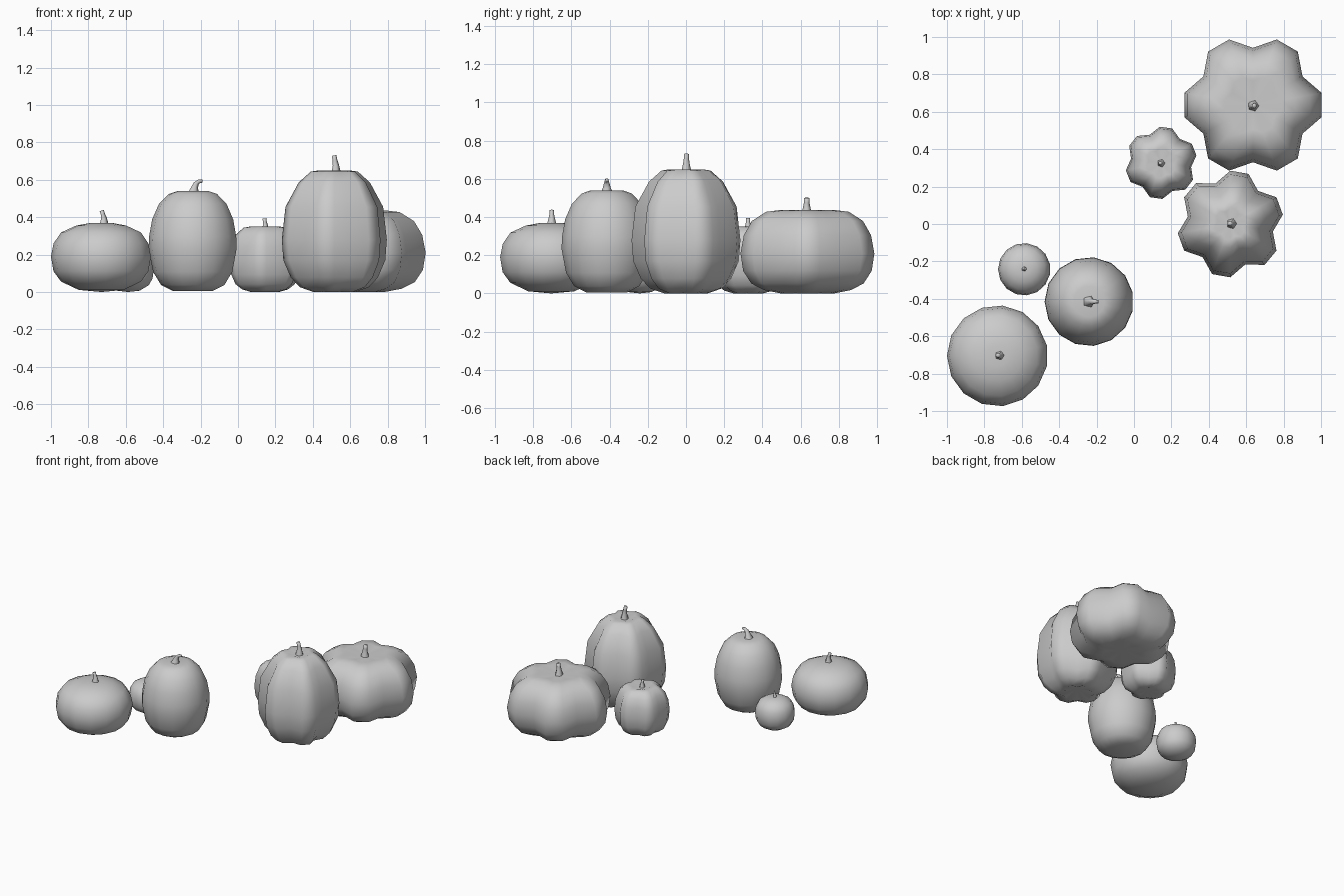
import bpy
import bmesh
from math import sin, cos, pi, radians
from mathutils import Vector

cube = bpy.data.objects.get("Cube")
if cube:
    bpy.data.objects.remove(cube)

grey = bpy.data.materials.new("plain grey")
grey.use_nodes = True
colour = (0.6, 0.6, 0.6, 1)
grey.diffuse_color = colour
grey.node_tree.nodes["Principled BSDF"].inputs["Base Color"].default_value = colour


def finish(name, bm):
    bmesh.ops.recalc_face_normals(bm, faces=bm.faces)
    mesh = bpy.data.meshes.new(name)
    bm.to_mesh(mesh)
    bm.free()
    mesh.materials.append(grey)
    for p in mesh.polygons:
        p.use_smooth = True
    obj = bpy.data.objects.new(name, mesh)
    bpy.context.collection.objects.link(obj)


def skin(bm, rings):
    """Join neighbouring rings of vertices with quads."""
    for a, b in zip(rings, rings[1:]):
        n = len(a)
        for i in range(n):
            j = (i + 1) % n
            bm.faces.new((a[i], a[j], b[j], b[i]))


def body(name, x, y, radius, height, profile, sides, groove=1.0, turn=0):
    """Lathe a profile; every third column is pulled in when grooved."""
    bm = bmesh.new()
    rings = []
    for r, z in profile[1:-1]:
        ring = []
        for i in range(sides):
            a = 2 * pi * (i + 0.5) / sides + radians(turn)
            k = groove if i % 3 == 1 else 1
            ring.append(bm.verts.new((x + radius * r * k * cos(a),
                                      y + radius * r * k * sin(a), height * z)))
        rings.append(ring)
    skin(bm, rings)
    for ring, (_, z) in ((rings[0], profile[0]), (rings[-1], profile[-1])):
        pole = bm.verts.new((x, y, height * z))
        for i in range(sides):
            bm.faces.new((ring[i], ring[(i + 1) % sides], pole))
    finish(name, bm)


def stem(name, x, y, path, radii):
    """Five-sided stem along a path of (x offset, z) points."""
    bm = bmesh.new()
    pts = [Vector((x + dx, y, z)) for dx, z in path]
    rings = []
    for i, (p, r) in enumerate(zip(pts, radii)):
        d = (pts[min(i + 1, len(pts) - 1)] - pts[max(i - 1, 0)]).normalized()
        side = Vector((0, 1, 0))
        across = side.cross(d)
        rings.append([bm.verts.new(p + r * (cos(2 * pi * k / 5) * across +
                                            sin(2 * pi * k / 5) * side))
                      for k in range(5)])
    skin(bm, rings)
    bm.faces.new(rings[-1])
    finish(name, bm)


# Half outlines from bottom pole to top pole, as fractions of radius and height
round_shape = [(0, 0), (.45, .03), (.8, .15), (.95, .3), (1, .51),
               (.95, .7), (.8, .86), (.5, .96), (.2, 1), (0, .99)]
egg_shape = [(0, .03), (.45, .01), (.72, .07), (.9, .2), (1, .43), (.99, .55),
             (.92, .72), (.77, .87), (.55, .97), (.35, 1), (0, .98)]
tall_shape = [(0, .06), (.4, 0), (.66, .04), (.83, .12), (.97, .26), (1, .43),
              (.93, .7), (.68, .9), (.45, .99), (.3, 1), (0, .97)]
squat_shape = [(0, .06), (.4, 0), (.65, .04), (.84, .12), (.96, .27), (1, .48),
               (.95, .7), (.83, .87), (.62, .98), (.42, 1), (0, .94)]

# Smooth pumpkins
body("wide_pumpkin", -.73, -.705, .27, .37, round_shape, 15)
body("tiny_pumpkin", -.587, -.242, .14, .24, round_shape, 15)
body("egg_pumpkin", -.24, -.415, .238, .54, egg_shape, 15)

# Ribbed pumpkins with six lobes
body("tall_ribbed_pumpkin", .515, 0, .285, .65, tall_shape, 18, .81, 20)
body("small_ribbed_pumpkin", .145, .327, .193, .35, squat_shape, 18, .84, 22)
body("large_ribbed_pumpkin", .636, .636, .373, .436, squat_shape, 18, .82, 0)

# Stems
taper = (.03, .019, .014, .014)
for name, x, y, z, h, lean, s in (
        ("wide_stem", -.718, -.703, .36, .075, -.012, .9),
        ("tiny_stem", -.587, -.24, .23, .05, .01, .5),
        ("tall_stem", .522, .002, .63, .1, -.01, 1),
        ("small_stem", .145, .325, .325, .068, -.005, .8),
        ("large_stem", .638, .632, .405, .095, .005, 1.1)):
    path = [(0, z), (0, z + h * .45), (lean * .5, z + h * .75), (lean, z + h)]
    stem(name, x, y, path, [r * s for r in taper])
stem("egg_stem", -.24, -.415,
     [(0, .525), (.006, .555), (.015, .58), (.03, .592), (.05, .594)],
     (.035, .022, .015, .012, .009))
